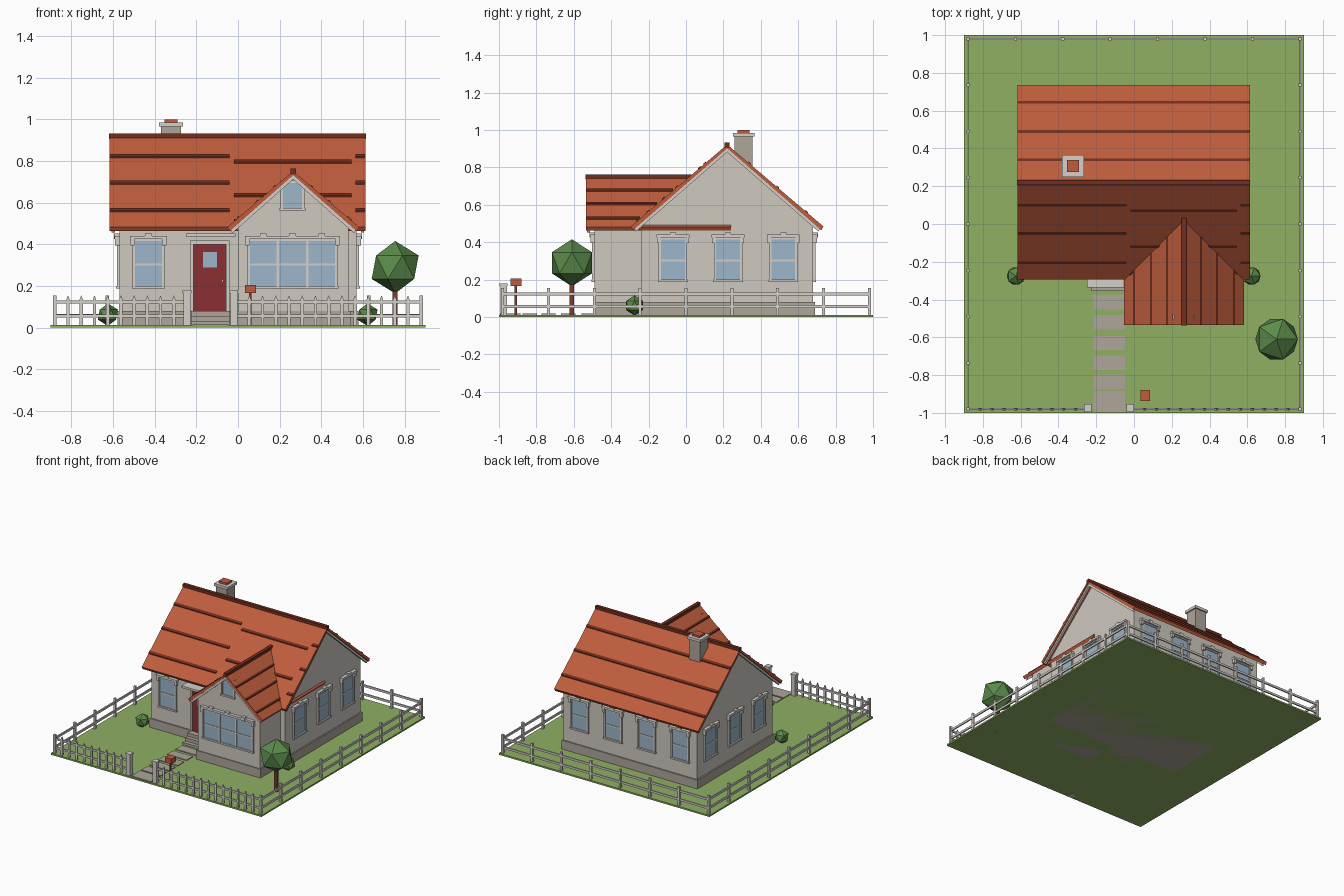
import bpy, bmesh, math
from mathutils import Matrix

if "Cube" in bpy.data.objects:
    bpy.data.objects.remove(bpy.data.objects["Cube"])


def material(name, rgb):
    m = bpy.data.materials.new(name)
    m.diffuse_color = [(c / 255) ** 2.2 for c in rgb] + [1]
    m.use_nodes = True
    m.node_tree.nodes["Principled BSDF"].inputs["Base Color"].default_value = m.diffuse_color
    return m


WALL = material("warm_plaster", (205, 200, 191))
TRIM = material("pale_trim", (212, 208, 202))
STONE = material("stone", (172, 164, 153))
TILE = material("roof_tile", (190, 93, 63))
DARK = material("dark_tile", (112, 50, 36))
GRASS = material("grass", (142, 174, 100))
LEAF = material("leaf", (92, 138, 76))
GLASS = material("glass", (155, 181, 200))
RED = material("door_red", (138, 50, 54))
BROWN = material("bark", (122, 64, 46))


def finish(name, bm, mat, loc=(0, 0, 0), rot=0):
    bmesh.ops.recalc_face_normals(bm, faces=bm.faces)
    me = bpy.data.meshes.new(name)
    bm.to_mesh(me)
    bm.free()
    me.materials.append(mat)
    ob = bpy.data.objects.new(name, me)
    ob.location = loc
    ob.rotation_euler[2] = math.radians(rot)
    bpy.context.collection.objects.link(ob)
    return ob


def boxes(name, mat, items, loc=(0, 0, 0), rot=0):
    """One object from boxes given as (x0, x1, y0, y1, z0, z1)."""
    bm = bmesh.new()
    for x0, x1, y0, y1, z0, z1 in items:
        mtx = Matrix.Translation(((x0 + x1) / 2, (y0 + y1) / 2, (z0 + z1) / 2)) \
            @ Matrix.Diagonal((x1 - x0, y1 - y0, z1 - z0, 1))
        bmesh.ops.create_cube(bm, size=1, matrix=mtx)
    return finish(name, bm, mat, loc, rot)


def prisms(name, mat, axis, items):
    """One object from profiles (side, z) extruded along x or y from a to b."""
    bm = bmesh.new()
    for pts, a, b in items:
        def ring(t):
            return [bm.verts.new((t, s, z) if axis == "x" else (s, t, z)) for s, z in pts]
        r0, r1 = ring(a), ring(b)
        bm.faces.new(r0)
        bm.faces.new(r1[::-1])
        for i in range(len(pts)):
            j = (i + 1) % len(pts)
            bm.faces.new((r0[i], r0[j], r1[j], r1[i]))
    return finish(name, bm, mat)


SLOPE = 0.85


def chevron(mid, top, half, thick):
    low = top - SLOPE * half
    return [(mid - half, low), (mid, top), (mid + half, low),
            (mid + half - 0.012, low - thick), (mid, top - thick), (mid - half + 0.012, low - thick)]


def gable(mid, top, half, z0):
    low = top - SLOPE * half
    return [(mid - half, z0), (mid - half, low), (mid, top), (mid + half, low), (mid + half, z0)]


def batten(mid, top, s, w=0.007):
    def z(t):
        return top - SLOPE * abs(t - mid)
    return [(s - w, z(s - w) - 0.005), (s - w, z(s - w) + 0.007),
            (s + w, z(s + w) + 0.007), (s + w, z(s + w) - 0.005)]


# Lawn, foundation and walls
boxes("lawn", GRASS, [(-0.9, 0.9, -1, 1, 0, 0.012)])
boxes("foundation", STONE, [(-0.58, 0.58, -0.25, 0.69, 0, 0.08), (-0.01, 0.54, -0.497, -0.2, 0, 0.08)])
prisms("main_walls", WALL, "x", [(gable(0.22, 0.898, 0.46, 0.07), -0.57, 0.57)])
prisms("wing_walls", WALL, "y", [(gable(0.265, 0.73, 0.265, 0.07), -0.49, -0.1)])

# Roofs with ridge caps
MT, WT = 0.922, 0.752
prisms("main_roof", TILE, "x", [(chevron(0.22, MT, 0.515, 0.02), -0.617, 0.613)])
prisms("wing_roof", TILE, "y", [(chevron(0.265, WT, 0.317, 0.02), -0.535, 0.24)])
boxes("ridge_caps", DARK, [(-0.619, 0.615, 0.207, 0.233, 0.905, 0.933),
                           (0.252, 0.278, -0.537, 0.06, 0.735, 0.763)])

# Tile course lines
rows = []
for y in (0.1, -0.05, -0.205):
    rows += [(batten(0.22, MT, y), -0.617, -0.04), (batten(0.22, MT, y), 0.565, 0.613)]
    rows.append((batten(0.22, MT, 0.44 - y), -0.617, 0.613))
rows += [(batten(0.22, MT, y), -0.02, 0.545) for y in (0.07, -0.12, -0.265)]
prisms("main_roof_lines", DARK, "x", rows)
lines = []
for k in (0.09, 0.175, 0.265):
    for x in (0.265 - k, 0.265 + k):
        end = 0.22 - (MT - WT + SLOPE * k) / SLOPE
        lines.append((batten(0.265, WT, x, 0.005), -0.535, end))
prisms("wing_roof_lines", DARK, "y", lines)

# Barge boards under the gable overhangs
board = chevron(0.22, MT - 0.018, 0.5, 0.022)
prisms("main_barge_boards", TRIM, "x", [(board, -0.608, -0.592), (board, 0.59, 0.606)])
prisms("wing_barge_boards", TRIM, "y", [(chevron(0.265, WT - 0.018, 0.305, 0.022), -0.528, -0.512)])

# Chimney
cx, cy = -0.322, 0.308


def square(h, z0, z1):
    return (cx - h, cx + h, cy - h, cy + h, z0, z1)


boxes("chimney_shaft", STONE, [square(0.048, 0.75, 0.97)])
boxes("chimney_cap", TRIM, [square(0.058, 0.965, 0.985)])
boxes("chimney_flue", TILE, [square(0.032, 0.98, 1.0)])


def window(name, x, y, rot, count=1, w=0.132, z0=0.2, z1=0.415, lintel=True):
    """Sash window facing local -y."""
    pitch = w + 0.008
    half = pitch * count / 2
    frame = [(-half - 0.01, half + 0.01, -0.016, 0.01, z0 - 0.012, z0),
             (-half - 0.006, half + 0.006, -0.012, 0.01, z1, z1 + 0.012)]
    panes = []
    for i in range(count + 1):
        e = -half + i * pitch
        frame.append((e - 0.006, e + 0.006, -0.012, 0.01, z0, z1))
    for i in range(count):
        c = -half + (i + 0.5) * pitch
        panes.append((c - pitch / 2, c + pitch / 2, -0.005, 0.005, z0, z1))
        if lintel:
            frame.append((c - pitch / 2, c + pitch / 2, -0.009, 0.005, 0.298, 0.308))
            frame.append((c - 0.016, c + 0.016, -0.026, 0.005, z1 + 0.01, z1 + 0.036))
    if lintel:
        frame.append((-half - 0.018, half + 0.018, -0.024, 0.005, z1 + 0.01, z1 + 0.026))
        for s in (-1, 1):
            e = s * (half + 0.006)
            frame.append((e - 0.01, e + 0.01, -0.02, 0.005, z1 - 0.02, z1 + 0.012))
    boxes(name + "_frame", TRIM, frame, (x, y, 0), rot)
    boxes(name + "_glass", GLASS, panes, (x, y, 0), rot)


# Windows
window("front_window", -0.43, -0.24, 0)
window("bay_window", 0.262, -0.49, 0, count=3)
window("attic_window", 0.262, -0.49, 0, w=0.095, z0=0.575, z1=0.695, lintel=False)
for i, y in enumerate((-0.07, 0.225, 0.52)):
    window(f"right_window_{i}", 0.57, y, 90)
    window(f"left_window_{i}", -0.57, y, -90)
for i, x in enumerate((-0.43, -0.143, 0.143, 0.43)):
    window(f"back_window_{i}", x, 0.68, 180)

# Door, surround, hood and steps
boxes("door", RED, [(-0.213, -0.057, -0.25, -0.23, 0.08, 0.4)])
boxes("door_pane", GLASS, [(-0.167, -0.1, -0.254, -0.245, 0.288, 0.362)])
boxes("door_knob", TRIM, [(-0.08, -0.07, -0.26, -0.245, 0.22, 0.23)])
boxes("door_surround", TRIM, [(-0.23, -0.213, -0.258, -0.23, 0.08, 0.415), (-0.057, -0.04, -0.258, -0.23, 0.08, 0.415),
                              (-0.23, -0.04, -0.258, -0.23, 0.4, 0.418)])
boxes("door_hood", TRIM, [(-0.25, -0.012, -0.335, -0.23, 0.437, 0.453)])
boxes("steps", STONE, [(-0.225, -0.04, -0.24 - d, -0.23, 0, z)
                       for d, z in ((0.055, 0.08), (0.085, 0.055), (0.115, 0.03))])

# Garden path
boxes("path_stones", STONE, [(-0.215, -0.048, y - 0.038, y + 0.038, 0.005, 0.018)
                             for y in (-0.415, -0.52, -0.63, -0.735, -0.835)]
      + [(-0.215, -0.048, -0.995, -0.885, 0.005, 0.018)])

# Rail fence on the sides and back
P = 0.008
posts = [(s * 0.88 - P, s * 0.88 + P, -0.98 + k * 0.245 - P, -0.98 + k * 0.245 + P, 0, 0.155)
         for s in (-1, 1) for k in range(9)]
posts += [(-0.88 + k * 0.2514 - P, -0.88 + k * 0.2514 + P, 0.972, 0.988, 0, 0.155) for k in range(1, 7)]
rails = []
for z in (0.048, 0.115):
    rails += [(s * 0.88 - 0.005, s * 0.88 + 0.005, -0.98, 0.98, z, z + 0.016) for s in (-1, 1)]
    rails.append((-0.88, 0.88, 0.975, 0.985, z, z + 0.016))
    rails += [(-0.88, -0.24, -0.983, -0.973, z, z + 0.014), (-0.02, 0.88, -0.983, -0.973, z, z + 0.014)]
boxes("fence_posts", TRIM, posts)
boxes("fence_rails", TRIM, rails)

# Pointed pickets and gate posts at the front
xs = [-0.88 + 0.0635 * k for k in range(1, 10)] + [0.88 - 0.0635 * k for k in range(1, 14)]
prisms("pickets", TRIM, "y", [([(x - P, 0.01), (x - P, 0.135), (x, 0.155), (x + P, 0.135), (x + P, 0.01)],
                               -0.988, -0.978) for x in xs])
boxes("gate_posts", TRIM, [b for x in (-0.245, -0.02) for b in
                           ((x - 0.017, x + 0.017, -0.992, -0.958, 0, 0.17),
                            (x - 0.021, x + 0.021, -0.996, -0.954, 0.165, 0.18))])


def foliage(name, r, loc):
    bm = bmesh.new()
    bmesh.ops.create_icosphere(bm, subdivisions=1, radius=r)
    finish(name, bm, LEAF, loc)


# Tree, bushes and mailbox
foliage("tree_crown", 0.126, (0.755, -0.61, 0.29))
boxes("tree_trunk", BROWN, [(0.743, 0.767, -0.622, -0.598, 0, 0.2)])
for side, x in (("left", -0.625), ("right", 0.622)):
    foliage(side + "_bush", 0.054, (x, -0.275, 0.062))
boxes("mailbox_post", BROWN, [(0.054, 0.066, -0.916, -0.904, 0, 0.17)])
boxes("mailbox", TILE, [(0.034, 0.086, -0.938, -0.88, 0.165, 0.205)])
